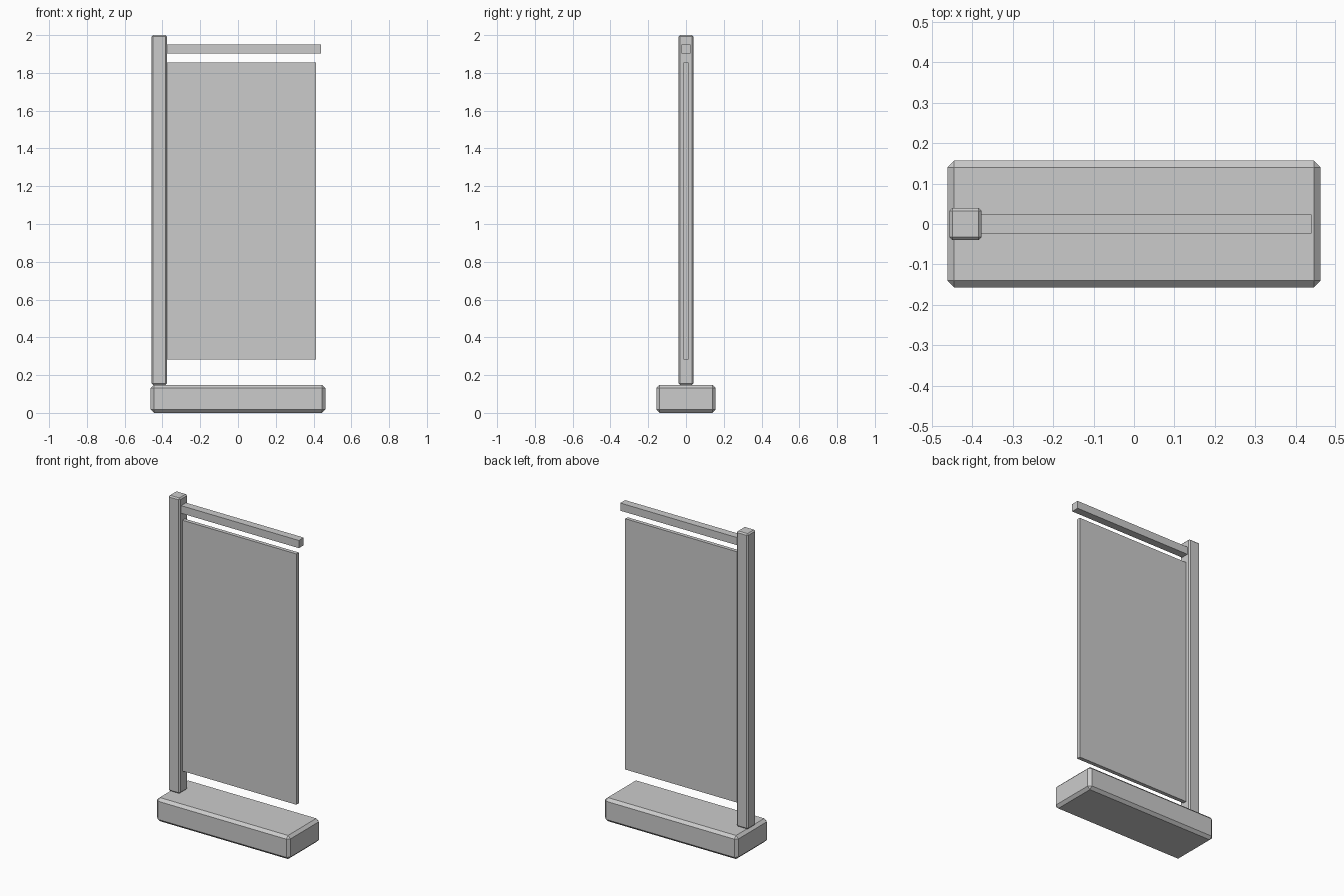
import bpy, bmesh
from mathutils import Vector

if "Cube" in bpy.data.objects:
    bpy.data.objects.remove(bpy.data.objects["Cube"])


def box(name, lo, hi, chamfer=0.0):
    """Box between two corners, with optional flat chamfer on every edge."""
    lo, hi = Vector(lo), Vector(hi)
    bm = bmesh.new()
    bmesh.ops.create_cube(bm, size=1.0)
    bmesh.ops.scale(bm, vec=hi - lo, verts=bm.verts)
    if chamfer:
        bmesh.ops.bevel(bm, geom=bm.edges[:], offset=chamfer, segments=1,
                        affect='EDGES')
    mesh = bpy.data.meshes.new(name)
    bm.to_mesh(mesh)
    bm.free()
    ob = bpy.data.objects.new(name, mesh)
    ob.location = (lo + hi) / 2
    bpy.context.collection.objects.link(ob)
    return ob


# Heavy foot, upright post, top arm and hanging panel
box("base", (-0.462, -0.157, 0.0), (0.462, 0.157, 0.148), 0.017)
box("post", (-0.457, -0.04, 0.148), (-0.377, 0.04, 2.0), 0.008)
box("top_arm", (-0.378, -0.024, 1.903), (0.439, 0.024, 1.951))
box("sign_panel", (-0.378, -0.012, 0.283), (0.413, 0.012, 1.855))
